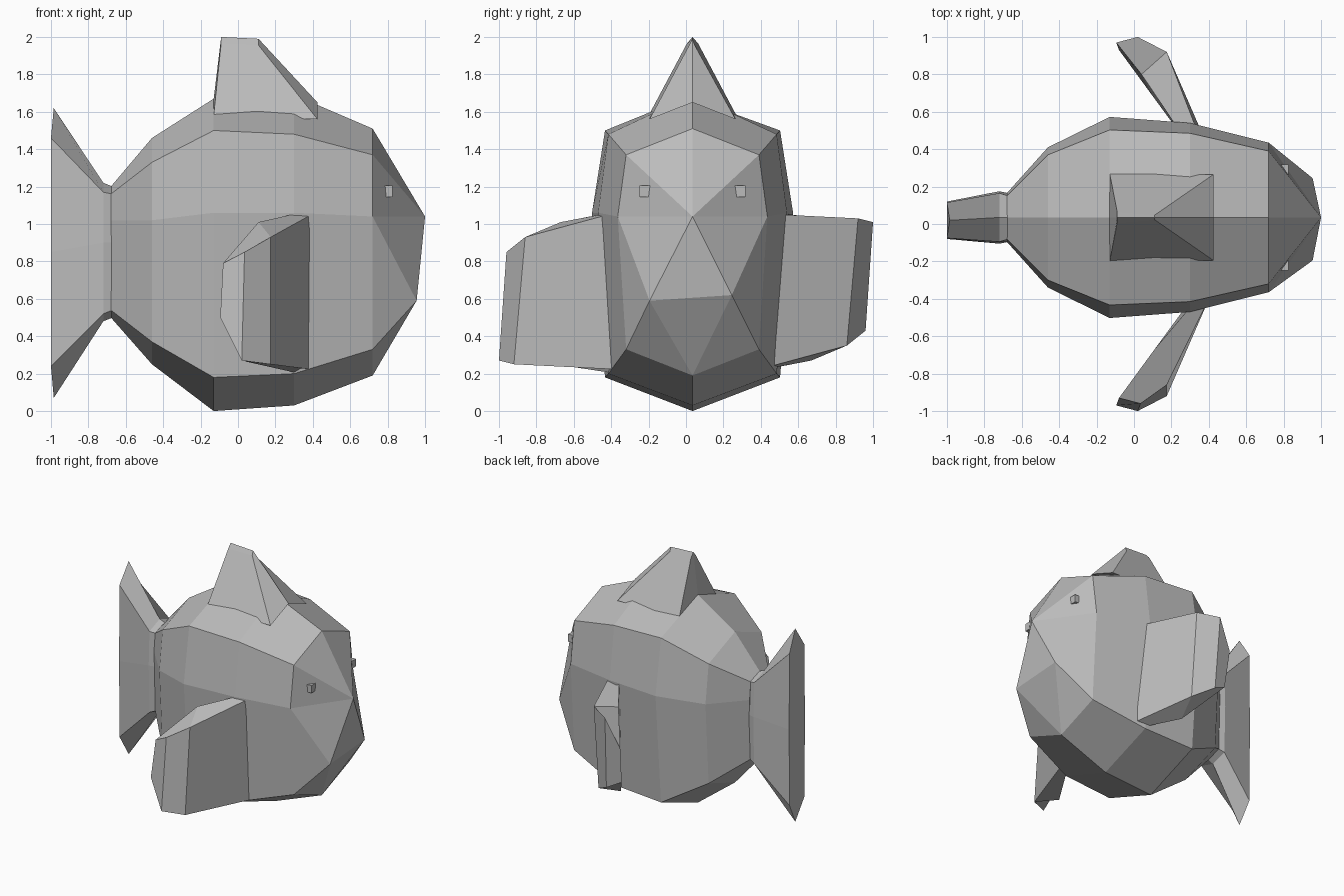
import bpy
import bmesh
from mathutils import Vector

cube = bpy.data.objects.get("Cube")
if cube:
    bpy.data.objects.remove(cube, do_unlink=True)

MID = 0.035  # sideways centre line of the body

grey = bpy.data.materials.new("plain grey")
grey.use_nodes = True
grey.diffuse_color = (0.5, 0.5, 0.5, 1)
grey.node_tree.nodes["Principled BSDF"].inputs["Base Color"].default_value = (0.5, 0.5, 0.5, 1)


def finish(name, bm):
    bmesh.ops.recalc_face_normals(bm, faces=bm.faces[:])
    mesh = bpy.data.meshes.new(name)
    bm.to_mesh(mesh)
    bm.free()
    mesh.materials.append(grey)
    obj = bpy.data.objects.new(name, mesh)
    bpy.context.collection.objects.link(obj)
    return obj


def ring(bm, x, mid_w, side_w, top, high, mid, low, bottom, cy=MID):
    """Eight-sided cross-section, clockwise from the top ridge."""
    pts = [(0, top), (side_w, high), (mid_w, mid), (side_w, low),
           (0, bottom), (-side_w, low), (-mid_w, mid), (-side_w, high)]
    return [bm.verts.new((x, cy + y, z)) for y, z in pts]


def bridge(bm, a, b):
    n = len(a)
    for i in range(n):
        j = (i + 1) % n
        bm.faces.new((a[i], a[j], b[j], b[i]))


def loft(bm, sections):
    rings = [ring(bm, *s) for s in sections]
    for a, b in zip(rings, rings[1:]):
        bridge(bm, a, b)
    return rings


# Body: cross-sections from the waist to the cheeks
bm = bmesh.new()
rings = loft(bm, [
    (-0.68, 0.13, 0.115, 1.20, 1.16, 1.02, 0.54, 0.50),
    (-0.46, 0.375, 0.335, 1.46, 1.33, 1.02, 0.37, 0.25),
    (-0.13, 0.5375, 0.468, 1.67, 1.50, 1.06, 0.18, 0.0),
    (0.30, 0.505, 0.45, 1.69, 1.48, 1.06, 0.20, 0.03),
    (0.72, 0.40, 0.355, 1.51, 1.37, 1.04, 0.33, 0.19),
])
bm.faces.new(rings[0])

# Snout: pointed nose and two chin corners
top, hl, ml, ll, bot, lr, mr, hr = rings[-1]
nose = bm.verts.new((1.0, MID, 1.04))
chin_l = bm.verts.new((0.955, MID + 0.21, 0.62))
chin_r = bm.verts.new((0.955, MID - 0.23, 0.59))
for tri in ((top, hl, nose), (hl, ml, nose), (ml, chin_l, nose), (ml, ll, chin_l),
            (ll, bot, chin_l), (bot, chin_r, chin_l), (bot, lr, chin_r),
            (lr, mr, chin_r), (mr, nose, chin_r), (mr, hr, nose), (hr, top, nose),
            (chin_l, chin_r, nose)):
    bm.faces.new(tri)
finish("body", bm)

# Tail fin flaring out behind the waist
bm = bmesh.new()
tail = loft(bm, [
    (-0.67, 0.13, 0.115, 1.20, 1.16, 0.90, 0.54, 0.50),
    (-0.72, 0.14, 0.13, 1.22, 1.17, 0.90, 0.52, 0.48),
    (-0.985, 0.10, 0.095, 1.62, 1.46, 0.85, 0.24, 0.07, 0.02),
])
for v in tail[-1][1:4] + tail[-1][5:8]:
    v.co.x = -1.0
bm.faces.new(tail[0])
bm.faces.new(tail[-1])
finish("tail_fin", bm)

# Dorsal fin: wide base rising to a narrow ridge
bm = bmesh.new()
base, ridge = [], []
for x, w, z, peak in ((-0.13, 0.235, 1.58, 1.67), (0.425, 0.23, 1.56, 1.65)):
    base.append([bm.verts.new((x, MID + y, h)) for y, h in ((-w, z), (0, peak), (w, z))])
for x, w, z in ((-0.09, 0.03, 2.0), (0.11, 0.012, 1.99)):
    ridge.append([bm.verts.new((x, MID + y, h)) for y, h in ((-w, z - 0.035), (0, z), (w, z - 0.035))])
for k in range(2):
    bm.faces.new((ridge[0][k], ridge[0][k + 1], ridge[1][k + 1], ridge[1][k]))
    bm.faces.new((base[0][k], base[0][k + 1], base[1][k + 1], base[1][k]))
    for b, r in zip(base, ridge):
        bm.faces.new((b[k], b[k + 1], r[k + 1], r[k]))
for k in (0, 2):
    bm.faces.new((base[0][k], base[1][k], ridge[1][k], ridge[0][k]))
finish("dorsal_fin", bm)


# Side fins: the left one is the right one turned half round the long axis
def side_fin(name, turned):
    upper = [(0.41, -0.38, 1.06), (0.175, -0.86, 0.93), (0.035, -0.96, 0.85),
             (-0.08, -0.93, 0.79), (0.11, -0.67, 1.01), (0.33, -0.41, 1.06)]
    lower = [(0.41, -0.31, 0.22), (0.175, -0.92, 0.25), (0.02, -1.0, 0.27),
             (-0.095, -0.97, 0.50), (0.04, -0.80, 0.265), (0.33, -0.37, 0.20)]
    bm = bmesh.new()
    loops = []
    for pts in (upper, lower):
        pts = [Vector((x, -y, 1.28 - z)) if turned else Vector((x, y, z)) for x, y, z in pts]
        loops.append([bm.verts.new(p) for p in pts])
    bridge(bm, *loops)
    for loop in loops:
        a, b, c, d, e, f = loop
        bm.faces.new((a, b, e, f))
        bm.faces.new((b, c, d, e))
    finish(name, bm)


side_fin("right_side_fin", False)
side_fin("left_side_fin", True)

# Eyes: small blocks set into the face
for name, side in (("left_eye", 1), ("right_eye", -1)):
    bm = bmesh.new()
    bmesh.ops.create_cube(bm, size=1)
    bmesh.ops.scale(bm, vec=(0.04, 0.055, 0.06), verts=bm.verts[:])
    bmesh.ops.translate(bm, vec=(0.805, MID + side * 0.255, 1.175), verts=bm.verts[:])
    finish(name, bm)
